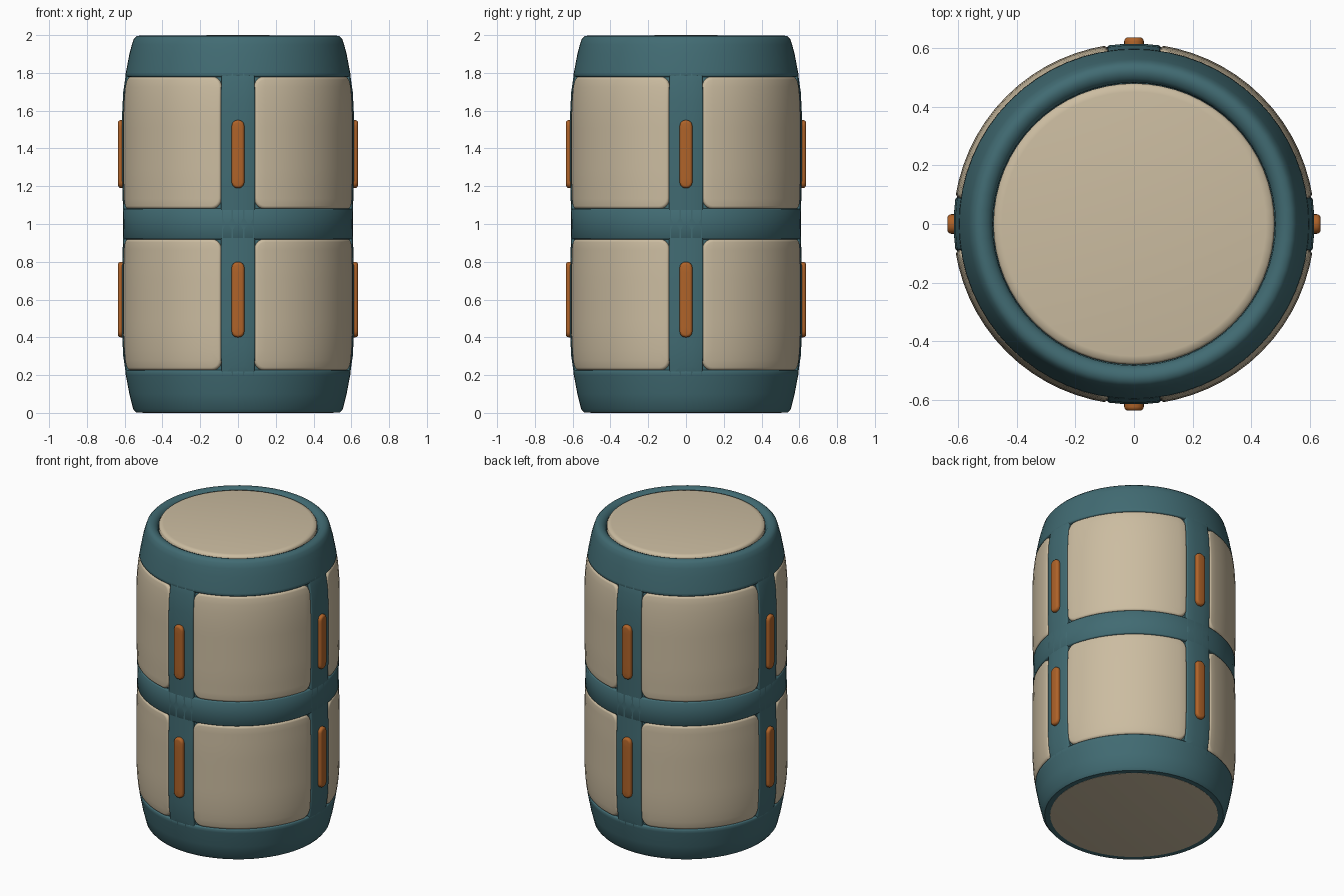
import bpy, bmesh, math

if "Cube" in bpy.data.objects:
    bpy.data.objects.remove(bpy.data.objects["Cube"], do_unlink=True)


def material(name, rgb):
    m = bpy.data.materials.new(name)
    m.use_nodes = True
    m.diffuse_color = (*rgb, 1)
    bsdf = m.node_tree.nodes["Principled BSDF"]
    bsdf.inputs["Base Color"].default_value = (*rgb, 1)
    bsdf.inputs["Roughness"].default_value = 0.7
    return m


TEAL = material("teal frame", (0.053, 0.147, 0.17))
CREAM = material("cream panel", (0.6, 0.505, 0.355))
ORANGE = material("burnt orange", (0.43, 0.125, 0.022))

# Outer side of the barrel as (radius, height)
SIDE = [(0.54, 0.002), (0.555, 0.02), (0.575, 0.1), (0.594, 0.2), (0.609, 0.3),
        (0.615, 0.42), (0.615, 0.75), (0.608, 1.0), (0.615, 1.25), (0.615, 1.58),
        (0.609, 1.7), (0.594, 1.8), (0.575, 1.9), (0.562, 1.95), (0.552, 1.98),
        (0.536, 1.996)]


def side_radius(z):
    for (r0, z0), (r1, z1) in zip(SIDE, SIDE[1:]):
        if z <= z1:
            return r0 + (r1 - r0) * (z - z0) / (z1 - z0)
    return SIDE[-1][0]


def side_points(z0, z1, offset=0.0):
    heights = [z0] + [z for _, z in SIDE if z0 < z < z1] + [z1]
    return [(side_radius(z) + offset, z) for z in heights]


def finish(name, bm, mat, angle=50):
    bmesh.ops.recalc_face_normals(bm, faces=bm.faces)
    mesh = bpy.data.meshes.new(name)
    bm.to_mesh(mesh)
    bm.free()
    mesh.materials.append(mat)
    ob = bpy.data.objects.new(name, mesh)
    bpy.context.collection.objects.link(ob)
    bpy.ops.object.select_all(action='DESELECT')
    ob.select_set(True)
    bpy.context.view_layer.objects.active = ob
    bpy.ops.object.shade_smooth_by_angle(angle=math.radians(angle))


def lathe(name, profile, mat, segments=64):
    bm = bmesh.new()
    verts = [bm.verts.new((r, 0, z)) for r, z in profile]
    edges = [bm.edges.new(pair) for pair in zip(verts, verts[1:])]
    bmesh.ops.spin(bm, geom=verts + edges, axis=(0, 0, 1), cent=(0, 0, 0),
                   angle=math.tau, steps=segments, use_duplicate=False)
    bmesh.ops.remove_doubles(bm, verts=bm.verts, dist=0.0005)
    finish(name, bm, mat)


def curved_block(name, angle, half, z0, z1, inner, outer, corner, rounding, mat):
    """Rounded block bent round the barrel; inner and outer are offsets from its side."""
    bm = bmesh.new()
    bmesh.ops.create_cube(bm, size=1)
    mid, tall = (z0 + z1) / 2, z1 - z0
    for v in bm.verts:
        v.co = (v.co.x * 2 * half, inner + (v.co.y + 0.5) * (outer - inner), v.co.z * tall)
    # Round the corners, then the outer rim
    across = [e for e in bm.edges if abs(e.verts[0].co.y - e.verts[1].co.y) > 0.001]
    bmesh.ops.bevel(bm, geom=across, offset=corner, segments=5, profile=0.5, affect='EDGES')
    rim = [e for e in bm.edges if all(v.co.y > outer - 0.0001 for v in e.verts)]
    bmesh.ops.bevel(bm, geom=rim, offset=rounding, segments=4, profile=0.5, affect='EDGES')
    # Slice so that the block can follow the barrel
    for axis, size in ((0, 2 * half), (2, tall)):
        cuts = max(2, round(size / 0.055))
        for i in range(1, cuts):
            co, no = [0, 0, 0], [0, 0, 0]
            co[axis] = size * (i / cuts - 0.5)
            no[axis] = 1
            bmesh.ops.bisect_plane(bm, geom=bm.verts[:] + bm.edges[:] + bm.faces[:],
                                   dist=0.0002, plane_co=co, plane_no=no)
    for v in bm.verts:
        s, out, z = v.co
        a = angle + s / 0.61
        r = side_radius(z + mid) + out
        v.co = (r * math.cos(a), r * math.sin(a), z + mid)
    finish(name, bm, mat)


TIERS = {"lower": (0.225, 0.92), "upper": (1.08, 1.78)}
TABS = {"lower": (0.4, 0.8), "upper": (1.19, 1.55)}
SIDES = ("left", "back", "right", "front")
CORNERS = ("back_left", "back_right", "front_right", "front_left")

# Frame: barrel with a recess at each end and a sunken belt for each tier of panels
profile = [(0, 0.04), (0.505, 0.04), (0.505, 0.002)]
bottom = SIDE[0][1]
for z0, z1 in TIERS.values():
    profile += side_points(bottom, z0 - 0.006)
    profile += [(side_radius(z0) - 0.005, z0)]
    profile += side_points(z0 + 0.002, z1 - 0.002, -0.018)
    profile += [(side_radius(z1) - 0.005, z1)]
    bottom = z1 + 0.006
profile += side_points(bottom, SIDE[-1][1])
profile += [(0.515, 1.997), (0.495, 1.988), (0.482, 1.97), (0.48, 1.94), (0, 1.94)]
lathe("frame", profile, TEAL)

# Posts between the panels, each with a tab per tier
for i, place in enumerate(SIDES):
    a = i * math.pi / 2
    curved_block(f"post_{place}", a, 0.091, 0.19, 1.81, -0.04, -0.0005, 0.005, 0.008, TEAL)
    for tier, (z0, z1) in TABS.items():
        curved_block(f"{tier}_tab_{place}", a, 0.033, z0, z1, -0.03, 0.021, 0.031, 0.014, ORANGE)

# Panels, four to a tier
for i, place in enumerate(CORNERS):
    a = (i + 0.5) * math.pi / 2
    for tier, (z0, z1) in TIERS.items():
        curved_block(f"{tier}_panel_{place}", a, 0.39, z0, z1, -0.05, 0.0, 0.055, 0.016, CREAM)

# End caps
lathe("top_cap", [(0, 1.92), (0.479, 1.92), (0.479, 1.984), (0.472, 1.994),
                  (0.45, 1.998), (0, 2.0)], CREAM)
lathe("bottom_cap", [(0, 0.06), (0.507, 0.06), (0.507, 0.001), (0.5, 0), (0, 0)], CREAM)
